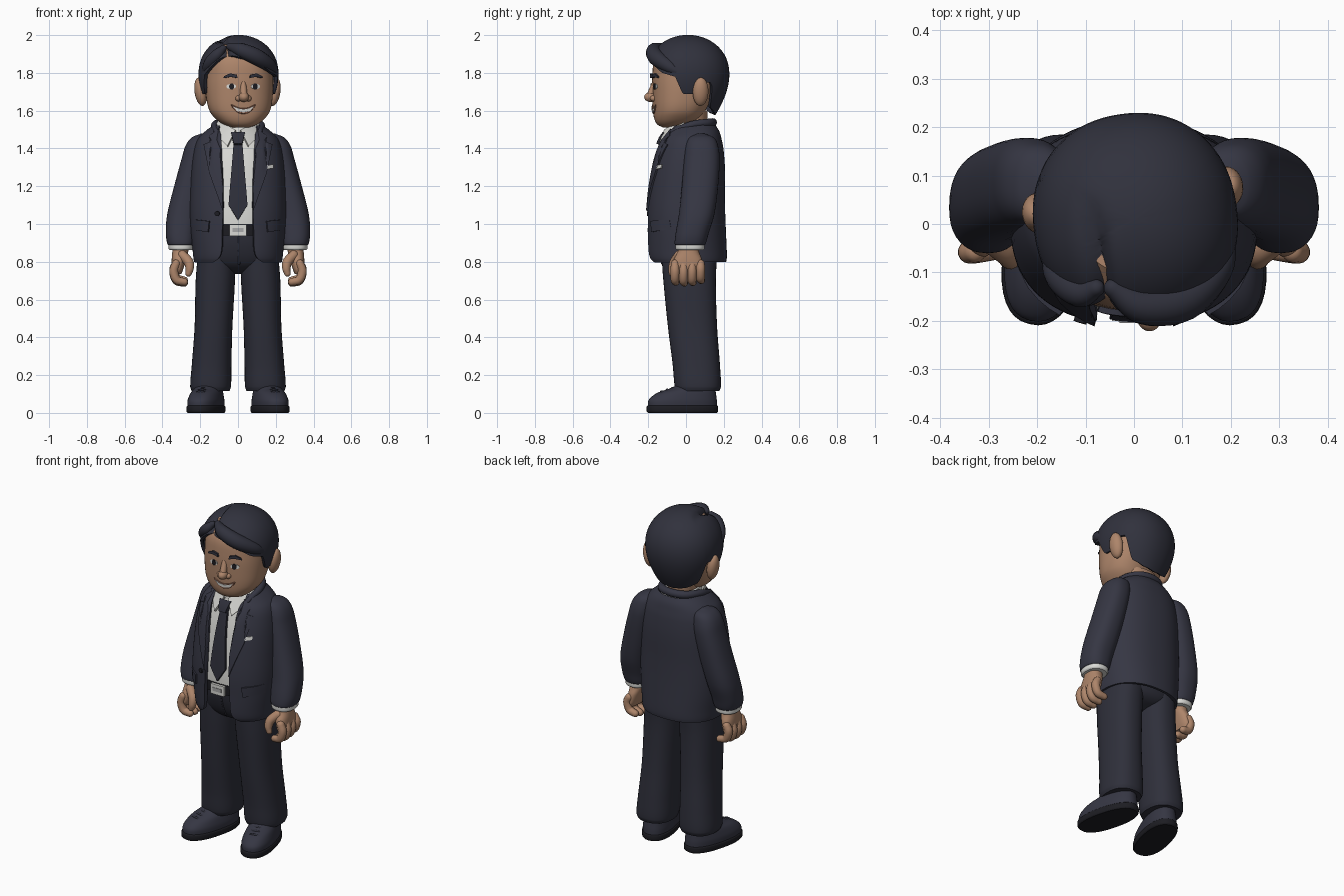
import bpy, bmesh, math
from mathutils import Vector, Matrix, Quaternion

if "Cube" in bpy.data.objects:
    bpy.data.objects.remove(bpy.data.objects["Cube"])

E = 0.85   # roundness of the cross-sections

def mat(name, *c):
    m = bpy.data.materials.new(name)
    m.diffuse_color = (*c, 1)
    m.use_nodes = True
    m.node_tree.nodes["Principled BSDF"].inputs["Base Color"].default_value = m.diffuse_color
    return m

NAVY = mat("navy_cloth", 0.036, 0.037, 0.056)
DARK = mat("dark_navy_cloth", 0.028, 0.029, 0.043)
HAIR = mat("dark_hair", 0.030, 0.031, 0.046)
SKIN = mat("skin", 0.42, 0.235, 0.145)
LIP = mat("lip", 0.25, 0.11, 0.07)
WHITE = mat("white_cloth", 0.70, 0.70, 0.67)
BLACK = mat("black", 0.012, 0.012, 0.016)
YAW = Matrix.Translation((0, .03, 0)) @ Matrix.Rotation(math.radians(8), 4, 'Z') @ Matrix.Translation((0, -.03, 0))

def finish(name, bm, m, shell=0, xf=None):
    bmesh.ops.remove_doubles(bm, verts=bm.verts, dist=1e-5)
    bmesh.ops.recalc_face_normals(bm, faces=bm.faces)
    me = bpy.data.meshes.new(name)
    bm.to_mesh(me)
    bm.free()
    if xf:
        me.transform(xf)
    me.materials.append(m)
    o = bpy.data.objects.new(name, me)
    bpy.context.collection.objects.link(o)
    bpy.ops.object.select_all(action='DESELECT')
    o.select_set(True)
    bpy.context.view_layer.objects.active = o
    if shell:
        s = o.modifiers.new("thickness", 'SOLIDIFY')
        s.thickness, s.offset = shell, 0
        bpy.ops.object.modifier_apply(modifier=s.name)
    bpy.ops.object.shade_smooth_by_angle(angle=math.radians(45))
    return o

def smooth(ts, rows, k=5):
    # cubic interpolation of rows of numbers over the parameter ts
    n, out = len(rows), []
    def tan(i, j):
        a, b = max(i - 1, 0), min(i + 1, n - 1)
        return (rows[b][j] - rows[a][j]) / (ts[b] - ts[a])
    for i in range(n - 1):
        h = ts[i + 1] - ts[i]
        for q in range(k):
            u = q / k
            out.append([rows[i][j] * (2*u**3 - 3*u*u + 1) + rows[i+1][j] * (3*u*u - 2*u**3)
                        + h * tan(i, j) * (u**3 - 2*u*u + u) + h * tan(i+1, j) * (u**3 - u*u)
                        for j in range(len(rows[0]))])
    return out + [list(rows[-1])]

def dense(rings):
    return smooth([r[0] for r in rings], rings)

def spow(v, e=E):
    return math.copysign(abs(v) ** e, v)

def skin_rows(bm, rows, closed):
    vs = [[bm.verts.new(p) for p in row] for row in rows]
    n = len(vs[0])
    for a, b in zip(vs, vs[1:]):
        for i in range(n if closed else n - 1):
            j = (i + 1) % n
            bm.faces.new((a[i], a[j], b[j], b[i]))
    return vs

def loft(name, rings, m, s=1, opening=False, shell=0, xf=None, n=40):
    # rings rise in z: (z, centre x, half width, front y, back y[, half opening])
    rows = []
    for r in dense(rings):
        z, cx, w, f, b = r[:5]
        t0 = math.asin(min(1, r[5] / w) ** (1 / E)) if opening else 0
        row = []
        for i in range(n):
            t = t0 + (2*math.pi - 2*t0) * i / (n - 1 if opening else n)
            row.append((s * (cx + w * spow(math.sin(t))), (f + b)/2 - (b - f)/2 * spow(math.cos(t)), z))
        rows.append(row)
    bm = bmesh.new()
    vs = skin_rows(bm, rows, not opening)
    if not opening:
        bm.faces.new(vs[0])
        bm.faces.new(vs[-1])
    return finish(name, bm, m, shell, xf)

def front(rings, x, z):
    # front y of a loft at x, z
    d = dense(rings)
    for a, b in zip(d, d[1:]):
        if z <= b[0]:
            break
    u = min(1, max(0, (z - a[0]) / (b[0] - a[0])))
    _, cx, w, f, bk = [p + (q - p) * u for p, q in zip(a[:5], b[:5])]
    k = max(0, 1 - min(1, abs(x - cx) / w) ** (2 / E)) ** (E / 2)
    return (f + bk)/2 - (bk - f)/2 * k

def plate(name, outline, rings, m, off=.008, thick=.01, s=1, xf=None):
    # flat outline (x, z) laid onto the front of a loft
    bm = bmesh.new()
    bm.faces.new([bm.verts.new((x, 0, z)) for x, z in outline])
    bmesh.ops.triangulate(bm, faces=bm.faces[:])
    bmesh.ops.subdivide_edges(bm, edges=bm.edges[:], cuts=3, use_grid_fill=True)
    for v in bm.verts:
        v.co.y = front(rings, v.co.x, v.co.z) - off
        v.co.x *= s
    return finish(name, bm, m, thick, xf)

def oval(cx, cz, rx, rz, n=16):
    return [(cx + rx*math.cos(2*math.pi*i/n), cz + rz*math.sin(2*math.pi*i/n)) for i in range(n)]

def tube(name, pts, m, s=1, xf=None, n=14):
    # round-ended tube through (x, y, z, radius)
    d = smooth(list(range(len(pts))), pts)
    P, R = [Vector((s*p[0], p[1], p[2])) for p in d], [p[3] for p in d]
    D = [(P[min(i+1, len(P)-1)] - P[max(i-1, 0)]).normalized() for i in range(len(P))]
    caps = [math.radians(a) for a in (88, 65, 42, 20)]
    q, rows = D[0].to_track_quat('Z', 'Y'), []
    def ring(c, r):
        rows.append([c + q @ Vector((r*math.cos(2*math.pi*i/n), r*math.sin(2*math.pi*i/n), 0)) for i in range(n)])
    for a in caps:
        ring(P[0] - D[0]*R[0]*math.sin(a), R[0]*math.cos(a))
    for i in range(len(P)):
        if i:
            q = D[i-1].rotation_difference(D[i]) @ q
        ring(P[i], R[i])
    for a in reversed(caps):
        ring(P[-1] + D[-1]*R[-1]*math.sin(a), R[-1]*math.cos(a))
    bm = bmesh.new()
    vs = skin_rows(bm, rows, True)
    bm.faces.new(vs[0])
    bm.faces.new(vs[-1])
    return finish(name, bm, m, 0, xf)

def ball(name, c, r, m, xf=None, rot=0):
    bm = bmesh.new()
    bmesh.ops.create_uvsphere(bm, u_segments=24, v_segments=14, radius=1)
    bm.transform(Matrix.Translation(c) @ Matrix.Rotation(rot, 4, 'Y') @ Matrix.Diagonal((*r, 1)))
    return finish(name, bm, m, 0, xf)

# Jacket and shirt
JACKET = [(.80, 0, .222, -.182, .203, .13), (.82, 0, .226, -.192, .206, .10), (.86, 0, .23, -.197, .206, .085),
          (.95, 0, .24, -.198, .202, .082), (1.05, 0, .245, -.198, .198, .078), (1.15, 0, .243, -.19, .196, .078),
          (1.3, 0, .235, -.168, .196, .085), (1.4, 0, .22, -.143, .188, .095), (1.45, 0, .2, -.125, .178, .10),
          (1.485, 0, .165, -.10, .168, .10), (1.515, 0, .125, -.08, .15, .095)]
SHIRT = [(z, 0, w - .025, f + .016, b - .025) for z, _, w, f, b, _ in JACKET if z > .9]
loft("jacket_body", JACKET, NAVY, opening=True, shell=.02, n=72)
loft("shirt", SHIRT, WHITE)
loft("shirt_neckband", [(1.46, 0, .115, -.095, .135), (1.51, 0, .108, -.085, .138), (1.545, 0, .10, -.06, .135)], WHITE)
plate("tie", [(-.022, 1.44), (.022, 1.44), (.05, 1.10), (0, 1.02), (-.05, 1.10)], SHIRT, DARK, .012, .016)
plate("tie_knot", [(-.036, 1.478), (.036, 1.478), (.022, 1.42), (-.022, 1.42)], SHIRT, DARK, .022, .03)
tube("jacket_collar", [(-.115, -.07, 1.49, .015), (-.122, .03, 1.525, .02), (-.08, .115, 1.535, .022), (0, .142, 1.538, .022),
                       (.08, .115, 1.535, .022), (.122, .03, 1.525, .02), (.115, -.07, 1.49, .015)], NAVY)
plate("chest_handkerchief", [(.152, 1.29), (.185, 1.295), (.185, 1.315), (.152, 1.31)], JACKET, WHITE, .015, .01)
plate("jacket_button", oval(-.11, 1.055, .013, .013), JACKET, BLACK, .014, .012)

# Belt and trousers
loft("belt", [(.94, 0, .218, -.184, .17), (.97, 0, .219, -.186, .17), (1.0, 0, .218, -.186, .17)], BLACK)
BELT = [(.9, 0, .22, -.186, .17), (1.05, 0, .22, -.186, .17)]
plate("belt_buckle", [(-.045, .937), (.045, .937), (.045, .997), (-.045, .997)], BELT, WHITE, .008, .016)
plate("buckle_inset", [(-.03, .957), (.03, .957), (.03, .978), (-.03, .978)], BELT, mat("grey_metal", .4, .4, .4), .017, .004)
loft("trouser_hips", [(.735, 0, .04, -.03, .06), (.76, 0, .14, -.09, .13), (.8, 0, .205, -.13, .163),
                      (.88, 0, .213, -.163, .17), (.96, 0, .215, -.178, .17)], DARK)
tube("trouser_fly", [(.006, -.172, .93, .006), (.006, -.153, .86, .006), (.006, -.125, .79, .006)], DARK)

for s, side in ((1, "left"), (-1, "right")):
    # Lapel, shirt collar wing and pocket flap
    plate(side + "_lapel", [(.10, 1.50), (.15, 1.465), (.138, 1.435), (.178, 1.42), (.15, 1.27), (.08, 1.07),
                            (.078, 1.2), (.092, 1.4)], JACKET, NAVY, .014, .014, s)
    plate(side + "_pocket_flap", [(.15, 1.015), (.235, 1.025), (.235, .97), (.155, .957)], JACKET, NAVY, .014, .014, s)
    bm = bmesh.new()
    p = [bm.verts.new((s*x, y, z)) for x, y, z in
         ((.012, -.112, 1.495), (.055, -.142, 1.41), (.108, -.085, 1.465), (.112, .0, 1.525), (.10, -.02, 1.548), (.06, -.08, 1.525))]
    bm.faces.new((p[0], p[1], p[2], p[5]))
    bm.faces.new((p[5], p[2], p[3], p[4]))
    finish(side + "_shirt_collar", bm, WHITE, .012)
    # Arm
    loft(side + "_sleeve", [(.885, .302, .062, -.052, .095), (.895, .302, .072, -.06, .104), (.95, .302, .08, -.055, .12),
                            (1.05, .29, .085, -.038, .15), (1.2, .255, .083, -.022, .17), (1.35, .22, .077, -.01, .178),
                            (1.42, .205, .07, .0, .168), (1.46, .192, .05, .02, .145), (1.478, .182, .015, .06, .10)], NAVY, s)
    loft(side + "_cuff", [(.862, .302, .06, -.05, .092), (.87, .302, .066, -.056, .098), (.91, .302, .066, -.056, .098)], WHITE, s)
    # Hand
    loft(side + "_palm", [(.735, .322, .022, -.06, .08), (.76, .32, .03, -.07, .088), (.81, .313, .038, -.065, .085),
                          (.85, .306, .042, -.045, .07), (.89, .302, .042, -.035, .065)], SKIN, s)
    for i in range(4):
        y, up = -.058 + .045 * i, (.005, 0, .003, .014)[i]
        tube(f"{side}_finger_{i + 1}", [(.328, y, .79, .022), (.34, y, .745 + up, .024), (.325, y, .70 + up, .023),
                                        (.285, y + .004, .688 + up, .02)], SKIN, s)
    tube(side + "_thumb", [(.295, -.035, .835, .026), (.262, -.06, .80, .026), (.256, -.072, .765, .022), (.262, -.074, .738, .017)], SKIN, s)
    # Leg
    loft(side + "_trouser_leg", [(.115, .145, .10, -.05, .176), (.14, .145, .108, -.06, .185), (.25, .14, .105, -.07, .18),
                                 (.45, .13, .10, -.095, .165), (.7, .12, .104, -.12, .158), (.84, .113, .10, -.13, .165)], DARK, s)
    # Shoe, turned outwards
    turn = Matrix.Translation((s*.165, 0, 0)) @ Matrix.Rotation(s * math.radians(14), 4, 'Z')
    loft(side + "_shoe_sole", [(0, 0, .085, -.205, .165), (.008, 0, .09, -.212, .172), (.033, 0, .09, -.212, .172), (.038, 0, .085, -.207, .168)], BLACK, xf=turn)
    loft(side + "_shoe_upper", [(.035, 0, .085, -.206, .167), (.065, 0, .085, -.203, .166), (.09, 0, .08, -.18, .163),
                                (.11, 0, .074, -.145, .16), (.128, 0, .066, -.09, .155), (.15, 0, .055, -.04, .14)], NAVY, xf=turn)
    for i in range(3):
        y, z = -.125 + .03 * i, .113 + .009 * i
        tube(f"{side}_shoe_lace_{i + 1}", [(-.045, y, z - .012, .006), (0, y - .008, z, .007), (.045, y, z - .012, .006)], DARK, xf=turn)

# Head
HEAD = [(1.512, 0, .045, -.125, -.03), (1.525, 0, .085, -.15, .02), (1.555, 0, .127, -.167, .07), (1.6, 0, .16, -.174, .10),
        (1.68, 0, .176, -.178, .14), (1.78, 0, .18, -.178, .18), (1.88, 0, .168, -.162, .17), (1.95, 0, .115, -.10, .12)]
loft("head", HEAD, SKIN, xf=YAW, n=48)
loft("neck", [(1.46, 0, .085, -.05, .11), (1.52, 0, .085, -.05, .112), (1.6, 0, .10, -.05, .115)], SKIN)
ball("nose_tip", (0, -.19, 1.672), (.027, .034, .026), SKIN, YAW)
tube("nose_bridge", [(0, -.168, 1.745, .015), (0, -.18, 1.71, .018), (0, -.192, 1.68, .02)], SKIN, xf=YAW)
plate("teeth", [(-.056, 1.624), (-.03, 1.612), (0, 1.607), (.03, 1.612), (.056, 1.624), (.035, 1.598), (0, 1.59), (-.035, 1.598)],
      HEAD, WHITE, .003, .006, xf=YAW)
def lip(name, pts, r):
    tube(name, [(x, front(HEAD, x, z), z, r) for x, z in pts], LIP, xf=YAW)
lip("lower_lip", [(-.055, 1.62), (-.032, 1.597), (0, 1.587), (.032, 1.597), (.055, 1.62)], .005)
lip("upper_lip", [(-.062, 1.629), (-.03, 1.614), (0, 1.609), (.03, 1.614), (.062, 1.629)], .004)
for s, side in ((1, "left"), (-1, "right")):
    ball(side + "_nostril", (s*.026, -.176, 1.665), (.017, .02, .016), SKIN, YAW)
    ball(side + "_ear", (s*.197, .05, 1.70), (.032, .042, .076), SKIN, YAW, s * .15)
    plate(side + "_eye_white", oval(.065, 1.728, .025, .014), HEAD, WHITE, .002, .004, s, YAW)
    plate(side + "_pupil", oval(.063, 1.728, .013, .017), HEAD, BLACK, .005, .004, s, YAW)
    plate(side + "_eyebrow", [(.032, 1.772), (.036, 1.79), (.07, 1.797), (.10, 1.782), (.102, 1.772), (.068, 1.779)],
          HEAD, HAIR, .005, .014, s, YAW)

# Hair cap: hairline height by angle from the front
LINE = [(-180, 1.58), (-150, 1.59), (-124, 1.62), (-116, 1.75), (-99, 1.75), (-94, 1.69), (-76, 1.69), (-66, 1.79), (-45, 1.85),
        (-28, 1.90), (-12, 1.885), (0, 1.875), (20, 1.85), (45, 1.80), (66, 1.78), (76, 1.69), (94, 1.69), (99, 1.75),
        (116, 1.75), (124, 1.62), (150, 1.59), (180, 1.58)]
def hairline(a):
    for (a0, z0), (a1, z1) in zip(LINE, LINE[1:]):
        if a <= a1:
            return z0 + (z1 - z0) * (a - a0) / (a1 - a0)
rows = []
for k in range(21):
    row = []
    for i in range(120):
        a = -180 + 3 * i
        lo, t = hairline(a), math.radians(a)
        z = lo + (1.992 - lo) * math.sin(math.pi/2 * k/20)
        h = (z - 1.79) / .202 if z > 1.79 else (1.79 - z) / .21
        r = math.sqrt(max(0, 1 - min(1, h) ** 2.2)) if z > 1.79 else 1 - .35 * h ** 1.8
        x, y = .202 * r * spow(math.sin(t), .92), .01 - .21 * r * spow(math.cos(t), .92)
        # parting groove
        d = .13 * math.exp(-((x + .085) / .02) ** 2) * min(1, max(0, (.08 - y) / .12))
        row.append(Vector((x, y, z)).lerp(Vector((0, .01, 1.78)), d))
    rows.append(row)
bm = bmesh.new()
skin_rows(bm, rows, True)
finish("hair_cap", bm, HAIR, .018, YAW)
# Swept fringe locks on both sides of the parting
tube("fringe_lock_left", [(-.065, -.125, 1.94, .02), (-.01, -.17, 1.92, .038), (.075, -.17, 1.882, .043),
                          (.15, -.115, 1.835, .036), (.188, -.045, 1.79, .015)], HAIR, xf=YAW)
tube("fringe_lock_right", [(-.10, -.12, 1.93, .018), (-.135, -.125, 1.895, .03), (-.172, -.085, 1.845, .03),
                           (-.188, -.035, 1.79, .014)], HAIR, xf=YAW)
